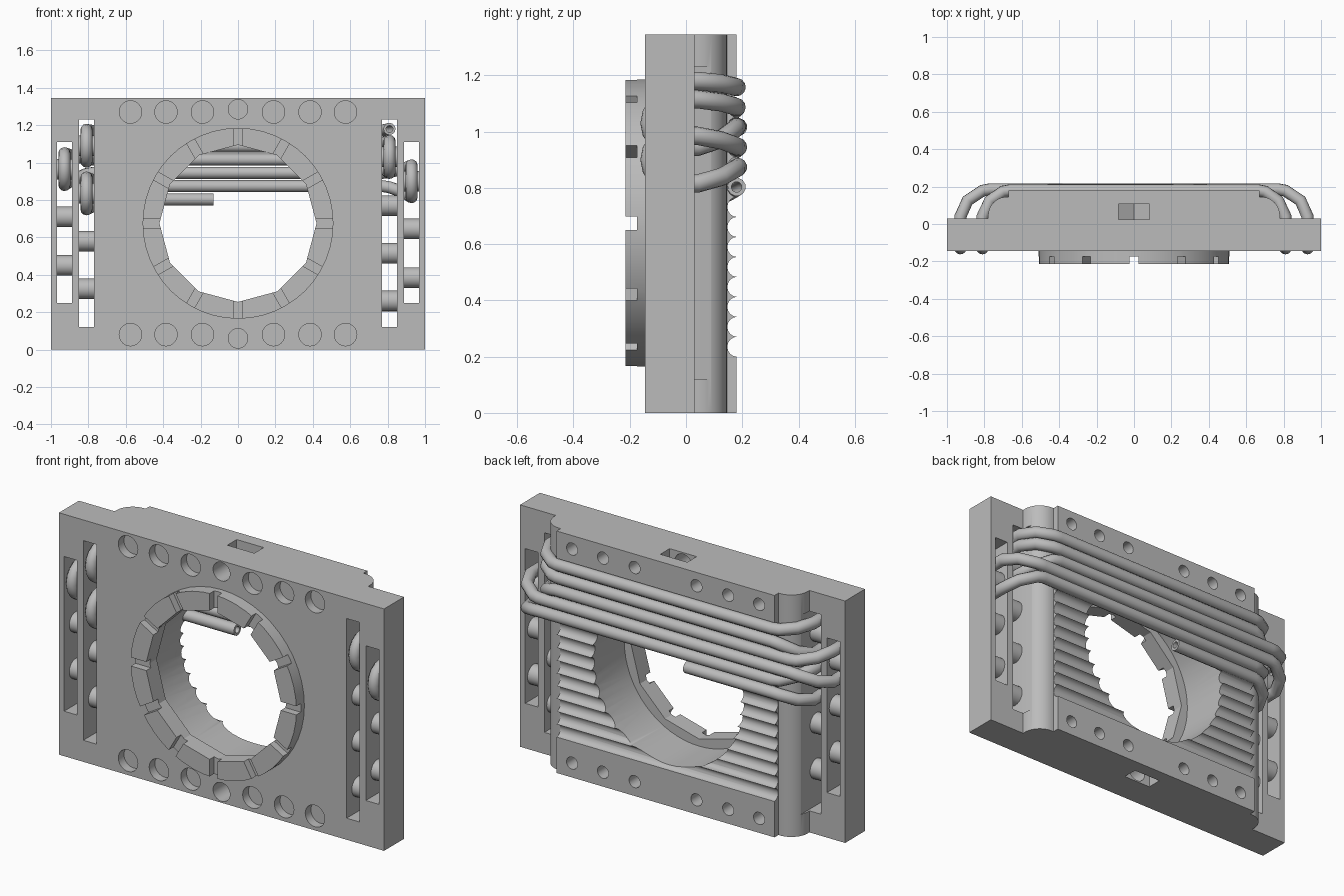
import bpy
import bmesh
from math import sin, cos, pi

cube = bpy.data.objects.get("Cube")
if cube:
    bpy.data.objects.remove(cube)

grey = bpy.data.materials.new("plain_grey")
grey.use_nodes = True
grey.diffuse_color = (0.5, 0.5, 0.5, 1)
grey.node_tree.nodes["Principled BSDF"].inputs["Base Color"].default_value = (0.5, 0.5, 0.5, 1)

HEIGHT, MID = 1.345, 0.675
FRONT, WING, BACK = -0.145, 0.03, 0.18
PEG_Y = -0.045


def prism(bm, pts, axis, lo, hi):
    """Extrude a 2D outline along the given axis."""
    rings = []
    for d in (lo, hi):
        ring = []
        for p in pts:
            co = list(p)
            co.insert(axis, d)
            ring.append(bm.verts.new(co))
        rings.append(ring)
    a, b = rings
    bm.faces.new(a)
    bm.faces.new(b[::-1])
    for i in range(len(a)):
        j = (i + 1) % len(a)
        bm.faces.new((a[i], b[i], b[j], a[j]))


def circle(u, v, r, n=32):
    return [(u + r * sin(2 * pi * i / n), v + r * cos(2 * pi * i / n)) for i in range(n)]


def rect(u0, u1, v0, v1):
    return [(u0, v0), (u1, v0), (u1, v1), (u0, v1)]


def make(name, prisms):
    bm = bmesh.new()
    for p in prisms:
        prism(bm, *p)
    bmesh.ops.recalc_face_normals(bm, faces=bm.faces)
    mesh = bpy.data.meshes.new(name)
    bm.to_mesh(mesh)
    bm.free()
    mesh.materials.append(grey)
    ob = bpy.data.objects.new(name, mesh)
    bpy.context.collection.objects.link(ob)
    return ob


def bake(ob):
    """Replace the mesh by its evaluated result."""
    dg = bpy.context.evaluated_depsgraph_get()
    mesh = bpy.data.meshes.new_from_object(ob.evaluated_get(dg))
    ob.modifiers.clear()
    ob.data = mesh


def cut(ob, prisms):
    cutter = make("cutter", prisms)
    cutter.hide_render = True
    mod = ob.modifiers.new("cut", 'BOOLEAN')
    mod.operation, mod.solver, mod.object = 'DIFFERENCE', 'EXACT', cutter
    bake(ob)
    bpy.data.objects.remove(cutter)


def smooth(ob, angle=0.6):
    bpy.ops.object.select_all(action='DESELECT')
    ob.select_set(True)
    bpy.context.view_layer.objects.active = ob
    bpy.ops.object.shade_smooth_by_angle(angle=angle)


# Body: plate with thin wings, rounded columns and a raised back
half = [(1, FRONT), (1, WING), (0.78, WING)]
half += [(0.68 + 0.1 * cos(i * pi / 20), 0.045 + 0.1 * sin(i * pi / 20)) for i in range(11)]
half += [(0.67, 0.145), (0.67, BACK)]
outline = half + [(-x, y) for x, y in reversed(half)]
body = make("body", [(outline, 2, 0, HEIGHT)])

# Row of scalloped hose grooves across the back
PITCH, GROOVE0, COUNT = 0.071, 0.235, 14
scallop = [(0.3, GROOVE0 - PITCH / 2)]
for k in range(COUNT):
    zc = GROOVE0 + k * PITCH
    steps = 9 if k == COUNT - 1 else 8
    scallop += [(BACK + 0.001 - 0.034 * sin(i * pi / 8), zc - PITCH / 2 * cos(i * pi / 8))
                for i in range(steps)]
scallop.append((0.3, scallop[-1][1]))
cut(body, [(scallop, 0, -0.75, 0.75)])

# Round centre opening
cut(body, [(circle(0, MID, 0.46, 64), 1, -0.4, 0.4)])

# Wing slots and blind screw holes
slots = {"inner": (0.77, 0.85, 0.12, 1.23), "outer": (0.888, 0.968, 0.25, 1.11)}
holes = []
for x0, x1, z0, z1 in slots.values():
    for s in (-1, 1):
        holes.append((rect(s * x0, s * x1, z0, z1), 1, -0.4, 0.4))
for x in (0.19, 0.385, 0.575):
    for s in (-1, 1):
        for z in (0.08, HEIGHT - 0.075):
            holes.append((circle(s * x, z, 0.06), 1, -0.3, FRONT + 0.05))
            holes.append((circle(s * x, z, 0.034, 24), 1, BACK - 0.08, 0.3))
cut(body, holes)

# Pointed nut pockets in top and bottom, met by a hole from the front
pockets, centre_holes = [], []
for edge, d in ((HEIGHT, -1), (0, 1)):
    pockets.append(([(-0.083, edge - 0.1 * d), (0.083, edge - 0.1 * d), (0.083, edge + 0.107 * d),
                     (0, edge + 0.155 * d), (-0.083, edge + 0.107 * d)], 1, 0.025, 0.107))
    centre_holes.append((circle(0, edge + 0.06 * d, 0.052), 1, -0.3, 0.06))
cut(body, pockets)
cut(body, centre_holes)
smooth(body)

# Front collar with twelve notches
collar = make("collar", [(circle(0, MID, 0.51, 48), 1, -0.215, -0.115)])
cut(collar, [(circle(0, MID, 0.42, 12), 1, -0.4, 0.4)])
notches = []
for k in range(12):
    c, s = cos(k * pi / 6), sin(k * pi / 6)
    notches.append(([(r * c - w * s, MID + r * s + w * c)
                     for r, w in rect(0.37, 0.56, -0.024, 0.024)], 1, -0.3, -0.175))
cut(collar, notches)
smooth(collar, 0.3)

# Pegs bridging the slots
peg_rows = {("right", "inner"): (0.325, 0.58, 0.835, 1.09), ("right", "outer"): (0.45, 0.71, 0.965),
            ("left", "inner"): (0.26, 0.515, 0.77, 1.03), ("left", "outer"): (0.385, 0.645, 0.9)}
for (side, slot), heights in peg_rows.items():
    s = 1 if side == "left" else -1
    x0, x1 = slots[slot][:2]
    pegs = make(f"{side}_{slot}_pegs",
                [(circle(PEG_Y, z, 0.055, 24), 0, s * (x0 - 0.01), s * (x1 + 0.01)) for z in heights])
    smooth(pegs)

# Hose: runs along the top grooves and loops round a peg at each turn
rows = [GROOVE0 + k * PITCH for k in range(COUNT - 1, COUNT - 7, -1)]
LEAD = {"inner": [(0.66, BACK), (0.70, 0.173), (0.77, 0.125)],
        "outer": [(0.77, 0.185), (0.81, 0.178), (0.89, 0.125)]}
SLOT_X = {"inner": 0.81, "outer": 0.928}


def lead(s, slot, z_row, z_loop):
    """Points from a groove out to the mouth of a slot."""
    mix = (0, 0.1, 0.6)
    pts = [(s * x, y, z_row + (z_loop - z_row) * m) for (x, y), m in zip(LEAD[slot], mix)]
    return pts + [(s * SLOT_X[slot], 0.04, z_loop)]


def turn(s, slot, zc, z_in, z_out, r=0.085):
    arc = [(s * SLOT_X[slot], PEG_Y - r * sin(i * pi / 8), zc + r * cos(i * pi / 8)) for i in range(9)]
    return lead(s, slot, z_in, zc + r) + arc + lead(s, slot, z_out, zc - r)[::-1]


path = [(SLOT_X["inner"], -0.04, 1.18)] + lead(1, "inner", rows[0], 1.18)[::-1]
turns = [(-1, "inner", 1.09), (1, "inner", 1.03), (-1, "outer", 0.965),
         (1, "outer", 0.9), (-1, "inner", 0.835)]
for i, (s, slot, zc) in enumerate(turns):
    path += turn(s, slot, zc, rows[i], rows[i + 1])
path.append((-0.13, BACK, rows[5]))

curve = bpy.data.curves.new("hose", 'CURVE')
curve.dimensions = '3D'
curve.bevel_depth = 0.0255
curve.bevel_resolution = 4
spline = curve.splines.new('POLY')
spline.points.add(len(path) - 1)
for point, co in zip(spline.points, path):
    point.co = (*co, 1)
curve_ob = bpy.data.objects.new("hose_path", curve)
bpy.context.collection.objects.link(curve_ob)
dg = bpy.context.evaluated_depsgraph_get()
hose_mesh = bpy.data.meshes.new_from_object(curve_ob.evaluated_get(dg))
bpy.data.objects.remove(curve_ob)
hose_mesh.materials.clear()
hose_mesh.materials.append(grey)
hose = bpy.data.objects.new("hose", hose_mesh)
bpy.context.collection.objects.link(hose)
wall = hose.modifiers.new("wall", 'SOLIDIFY')
wall.thickness, wall.offset = 0.014, 0
bake(hose)
smooth(hose, 0.7)
